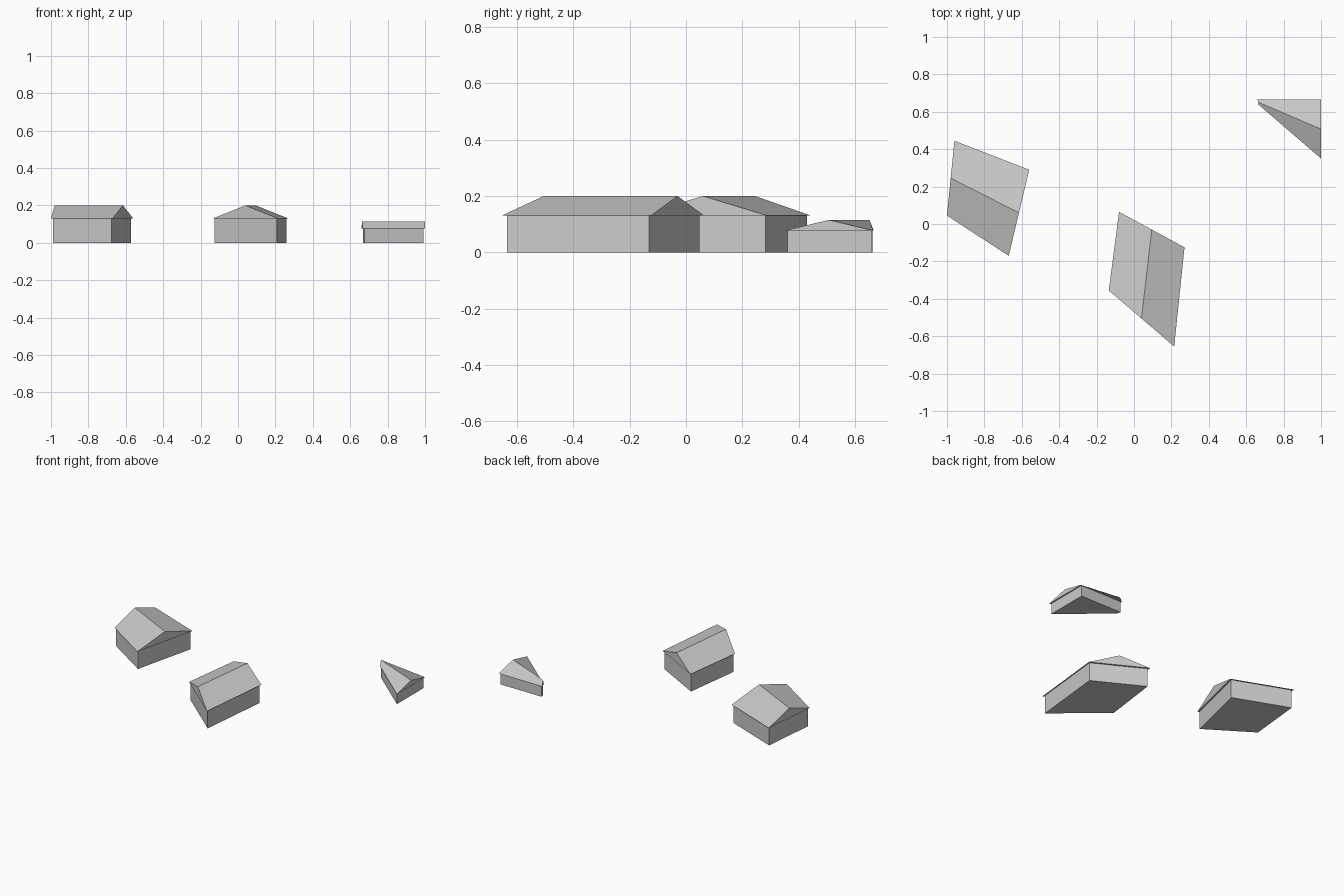
import bpy
from mathutils import Vector

if "Cube" in bpy.data.objects:
    bpy.data.objects.remove(bpy.data.objects["Cube"], do_unlink=True)

# One plain grey for walls and roofs
grey = bpy.data.materials.new("light_grey")
grey.use_nodes = True
colour = (0.6, 0.6, 0.6, 1)
grey.diffuse_color = colour
grey.node_tree.nodes["Principled BSDF"].inputs["Base Color"].default_value = colour


def add_part(name, verts, faces):
    mesh = bpy.data.meshes.new(name)
    mesh.from_pydata(verts, [], faces)
    mesh.materials.append(grey)
    mesh.validate()
    obj = bpy.data.objects.new(name, mesh)
    bpy.context.collection.objects.link(obj)
    return obj


def add_house(name, corners, eave, ridge):
    """corners run counter-clockwise; the first two form one eave side"""
    roof = [Vector(c) for c in corners]
    centre = sum(roof, Vector((0, 0))) / 4
    wall = [centre + (c - centre) * 0.95 for c in roof]

    # Walls: footprint pulled in from the eaves and extruded up
    add_part(name + "_walls",
             [(p.x, p.y, z) for z in (0, eave) for p in wall],
             [(3, 2, 1, 0), (4, 5, 6, 7)]
             + [(i, (i + 1) % 4, (i + 1) % 4 + 4, i + 4) for i in range(4)])

    # Gable roof: closed prism with the ridge between gable midpoints
    start, end = (roof[0] + roof[3]) / 2, (roof[1] + roof[2]) / 2
    add_part(name + "_roof",
             [(p.x, p.y, eave) for p in roof] + [(p.x, p.y, ridge) for p in (start, end)],
             [(3, 2, 1, 0), (0, 1, 5, 4), (2, 3, 4, 5), (1, 2, 5), (3, 0, 4)])


add_house("left_house",
          [(-1.0, 0.045), (-0.67, -0.17), (-0.56, 0.29), (-0.96, 0.445)], 0.13, 0.20)
add_house("middle_house",
          [(0.215, -0.655), (0.27, -0.125), (-0.08, 0.065), (-0.135, -0.355)], 0.13, 0.20)
add_house("small_house",
          [(0.667, 0.637), (1.0, 0.35), (1.0, 0.665), (0.66, 0.667)], 0.077, 0.115)
